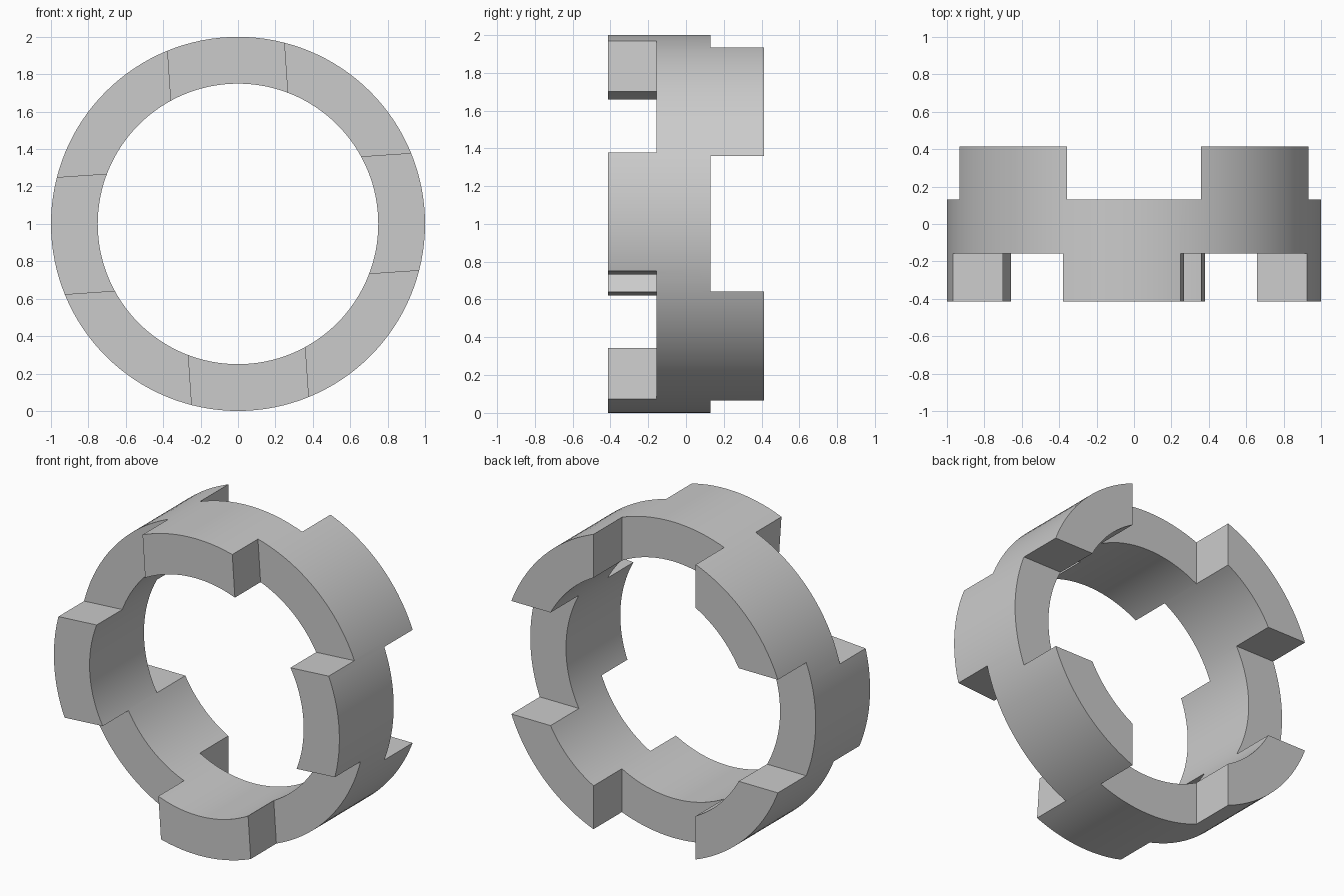
import bpy, bmesh, math
from mathutils import Matrix, Vector

cube = bpy.data.objects.get("Cube")
if cube:
    bpy.data.objects.remove(cube, do_unlink=True)

SEGMENTS = 128
OUTER, INNER = 1.0, 0.75
DEPTH = 0.414                      # half of the ring's full depth
BAND_FRONT, BAND_BACK = -0.157, 0.13
FRONT_HALF, BACK_GAP = 0.315, 0.358
TWIST = math.radians(3.9)
CENTRE = Vector((0, 0, 1))

grey = bpy.data.materials.new("plain grey")
grey.use_nodes = True
colour = (0.6, 0.6, 0.6, 1)
grey.diffuse_color = colour
grey.node_tree.nodes["Principled BSDF"].inputs["Base Color"].default_value = colour


def make_object(name, bm):
    mesh = bpy.data.meshes.new(name)
    bm.to_mesh(mesh)
    bm.free()
    mesh.materials.append(grey)
    obj = bpy.data.objects.new(name, mesh)
    bpy.context.collection.objects.link(obj)
    return obj


def make_ring(name):
    """Rectangular section swept round the y axis."""
    bm = bmesh.new()
    section = [(OUTER, -DEPTH), (OUTER, DEPTH), (INNER, DEPTH), (INNER, -DEPTH)]
    loops = []
    for i in range(SEGMENTS):
        a = math.tau * i / SEGMENTS
        loops.append([bm.verts.new(CENTRE + Vector((r * math.cos(a), y, r * math.sin(a))))
                      for r, y in section])
    for i, here in enumerate(loops):
        after = loops[(i + 1) % SEGMENTS]
        for j in range(4):
            k = (j + 1) % 4
            bm.faces.new((here[j], here[k], after[k], after[j]))
    return make_object(name, bm)


def add_box(bm, low, high, angle):
    """Add a box, given about the ring's centre and turned about its axis."""
    low, high = Vector(low), Vector(high)
    place = (Matrix.Translation(CENTRE) @ Matrix.Rotation(angle, 4, 'Y')
             @ Matrix.Translation((low + high) / 2) @ Matrix.Diagonal((*(high - low), 1)))
    bmesh.ops.create_cube(bm, size=1, matrix=place)


ring = make_ring("toothed_ring")

# Front notches leave four twisted teeth; back slots leave four on the diagonals
notches = bmesh.new()
for i in range(4):
    turn = i * math.pi / 2
    add_box(notches, (FRONT_HALF, -1, FRONT_HALF), (2, BAND_FRONT, 2), turn - TWIST)
    add_box(notches, (0.5, BAND_BACK, -BACK_GAP), (2, 1, BACK_GAP), turn)
cutter = make_object("notch_cutter", notches)
cutter.hide_render = True

bpy.ops.object.select_all(action='DESELECT')
ring.select_set(True)
bpy.context.view_layer.objects.active = ring
mod = ring.modifiers.new("notches", 'BOOLEAN')
mod.operation, mod.solver, mod.object = 'DIFFERENCE', 'MANIFOLD', cutter
bpy.ops.object.modifier_apply(modifier=mod.name)
bpy.data.objects.remove(cutter, do_unlink=True)

# Smooth curved walls, sharp edges kept
bpy.ops.object.shade_smooth_by_angle(angle=math.radians(30))
